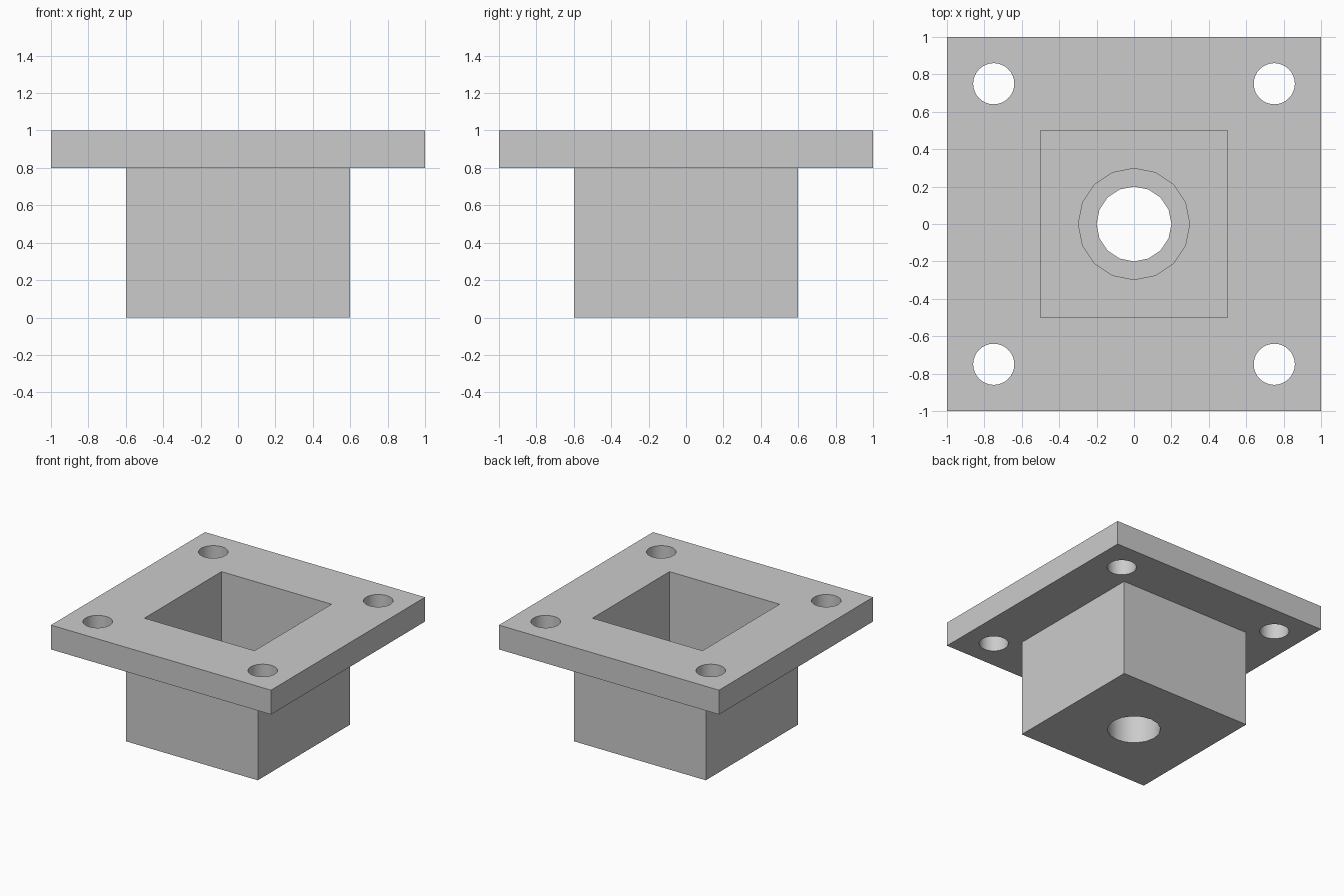
import bpy
import math

cube = bpy.data.objects.get("Cube")
if cube:
    bpy.data.objects.remove(cube, do_unlink=True)

# Single matte grey
grey = bpy.data.materials.new("light_grey")
grey.use_nodes = True
colour = (0.6, 0.6, 0.6, 1)
grey.diffuse_color = colour
grey.node_tree.nodes["Principled BSDF"].inputs["Base Color"].default_value = colour


def box(name, width, low, high):
    bpy.ops.mesh.primitive_cube_add(size=1, location=(0, 0, (low + high) / 2))
    return finish(name, (width, width, high - low))


def rod(name, radius, low, high, sides, x=0, y=0):
    bpy.ops.mesh.primitive_cylinder_add(vertices=sides, radius=radius, depth=high - low,
                                        location=(x, y, (low + high) / 2))
    return finish(name, (1, 1, 1))


def finish(name, scale):
    part = bpy.context.object
    part.name = name
    part.scale = scale
    bpy.ops.object.transform_apply(location=True, rotation=True, scale=True)
    part.data.materials.append(grey)
    return part


def combine(target, tool, operation):
    """Apply a boolean and discard the tool solid."""
    mod = target.modifiers.new(tool.name, "BOOLEAN")
    mod.operation = operation
    mod.solver = "EXACT"
    mod.object = tool
    bpy.ops.object.select_all(action="DESELECT")
    target.select_set(True)
    bpy.context.view_layer.objects.active = target
    bpy.ops.object.modifier_apply(modifier=mod.name)
    bpy.data.objects.remove(tool, do_unlink=True)


# Flange plate with a square socket below it
housing = box("flanged_housing", 2, 0.8, 1)
combine(housing, box("socket_block", 1.2, 0, 0.9), "UNION")
combine(housing, box("pocket", 1, 0.1, 1.2), "DIFFERENCE")

# Round boss on the socket floor, bored through
combine(housing, rod("boss", 0.3, 0.05, 0.4, 16), "UNION")
combine(housing, rod("bore", 0.2, -0.2, 0.6, 16), "DIFFERENCE")

# Corner bolt holes
for x in (-0.75, 0.75):
    for y in (-0.75, 0.75):
        combine(housing, rod("bolt_hole", 0.11, 0.6, 1.2, 32, x, y), "DIFFERENCE")

housing.select_set(True)
bpy.context.view_layer.objects.active = housing
bpy.ops.object.shade_smooth_by_angle(angle=math.radians(30))
